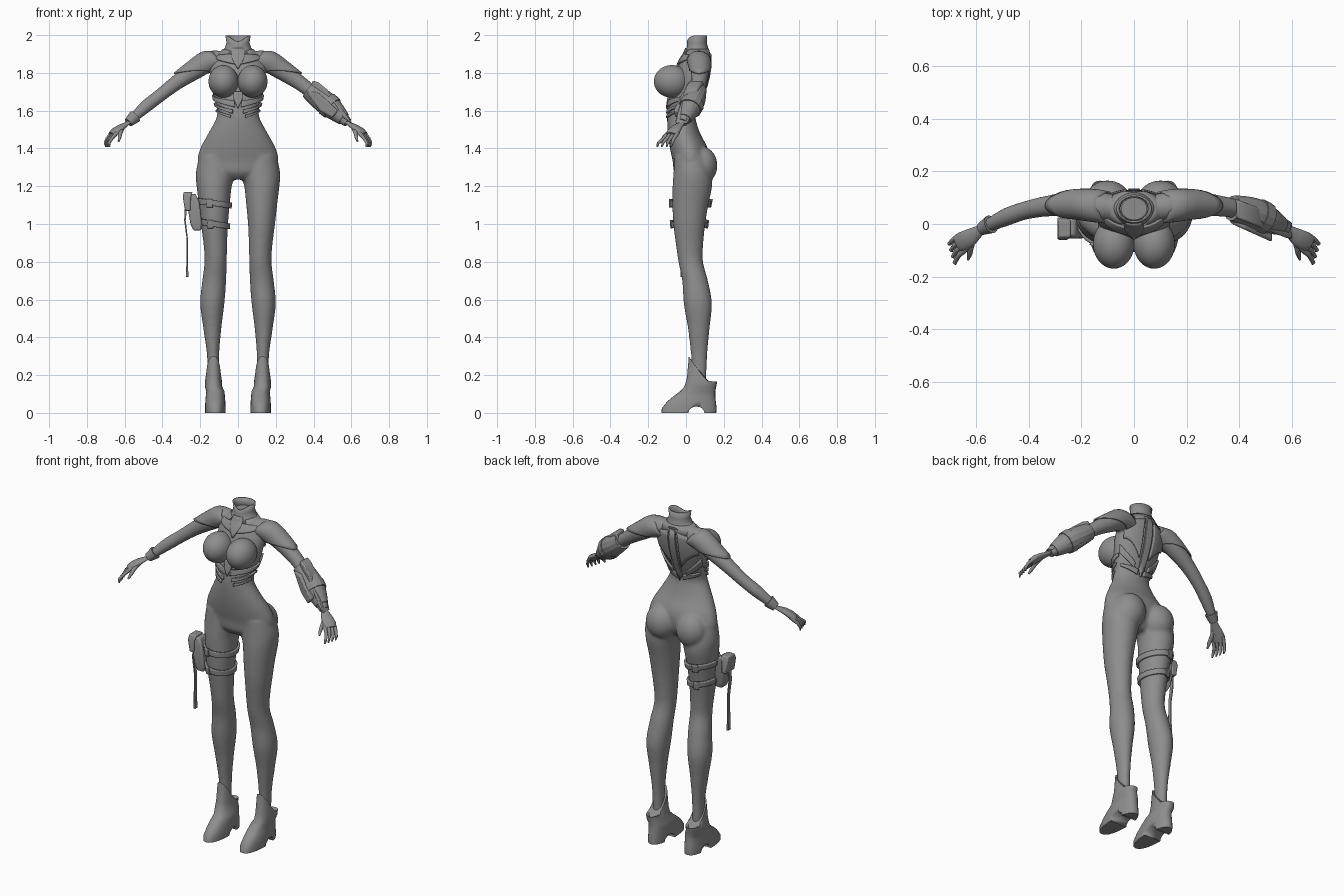
import bpy, bmesh, math
from mathutils import Vector as V

if "Cube" in bpy.data.objects:
    bpy.data.objects.remove(bpy.data.objects["Cube"])

grey = bpy.data.materials.new("suit_grey")
grey.diffuse_color = (0.27, 0.27, 0.27, 1)
grey.use_nodes = True
grey.node_tree.nodes["Principled BSDF"].inputs["Base Color"].default_value = grey.diffuse_color

# Section tables: z, x min, x max, y front, y back
TORSO = [(1.235, -.07, .07, -.03, .07), (1.27, -.17, .17, -.062, .1), (1.33, -.213, .213, -.07, .12),
         (1.4, -.2, .2, -.085, .115), (1.48, -.157, .157, -.096, .075), (1.56, -.115, .115, -.1, .05),
         (1.6, -.11, .11, -.096, .052), (1.66, -.124, .124, -.088, .075), (1.74, -.138, .138, -.07, .105),
         (1.81, -.145, .145, -.05, .12), (1.87, -.13, .13, -.025, .125), (1.91, -.09, .09, 0, .12),
         (1.95, -.055, .055, .012, .108)]
LEG = [(.1, .1, .16, .04, .105), (.3, .1, .164, .027, .112), (.45, .088, .184, .01, .125),
       (.58, .072, .2, -.012, .137), (.7, .063, .189, -.02, .116), (.8, .06, .177, -.04, .09),
       (.88, .058, .181, -.052, .09), (1.0, .053, .196, -.067, .102), (1.1, .044, .207, -.072, .118),
       (1.2, .033, .219, -.071, .138), (1.27, .014, .223, -.066, .135), (1.36, .03, .205, -.06, .11)]
# Arm path: x, y, z, radius
ARM = [(.07, .06, 1.865, .05), (.15, .07, 1.86, .056), (.23, .075, 1.813, .05), (.33, .068, 1.745, .04),
       (.42, .05, 1.675, .035), (.49, .025, 1.62, .034), (.58, -.018, 1.537, .021)]


def sample(table, t):
    """Smooth interpolation of a table whose first column is the parameter."""
    i = max(0, min(len(table) - 2, sum(r[0] <= t for r in table) - 1))
    p = [table[max(0, min(len(table) - 1, i + j))] for j in (-1, 0, 1, 2)]
    h = p[2][0] - p[1][0]
    u = (t - p[1][0]) / h
    out = []
    for a, b, c, d in zip(*p):
        m1 = (c - a) / (p[2][0] - p[0][0]) * h
        m2 = (d - b) / (p[3][0] - p[1][0]) * h
        out.append((2*u**3 - 3*u*u + 1)*b + (u**3 - 2*u*u + u)*m1 + (3*u*u - 2*u**3)*c + (u**3 - u*u)*m2)
    return out


def surf(table, z, ang, off=0.0, sx=1):
    """Point on a body section; 90 degrees is the back."""
    _, x0, x1, y0, y1 = sample(table, z)
    a = math.radians(ang)
    return V((sx * ((x0 + x1)/2 + ((x1 - x0)/2 + off)*math.cos(a)), (y0 + y1)/2 + ((y1 - y0)/2 + off)*math.sin(a), z))


def body_rings(table, sx=1):
    z0, z1 = table[0][0], table[-1][0]
    n = int((z1 - z0) / .02)
    return [[surf(table, z0 + (z1 - z0)*i/n, a, 0, sx) for a in range(0, 360, 10)] for i in range(n + 1)]


def tube_rings(path, n=20, squash=1.0):
    """Rings around a path of (x, y, z, radius)."""
    rings = []
    for i, p in enumerate(path):
        t = (V(path[min(i + 1, len(path) - 1)][:3]) - V(path[max(i - 1, 0)][:3])).normalized()
        side = t.cross(V((0, 0, 1))).normalized()
        up = side.cross(t)
        rings.append([V(p[:3]) + p[3]*(side*math.cos(2*math.pi*j/n) + squash*up*math.sin(2*math.pi*j/n)) for j in range(n)])
    return rings


def arm_path(sx, x0, x1, n, grow=lambda u: 0):
    out = []
    for i in range(n + 1):
        x, y, z, r = sample(ARM, x0 + (x1 - x0)*i/n)
        out.append((sx*x, y, z, r + grow(i/n)))
    return out


def build(name, lofts=(), balls=(), closed=True, caps=True, solid=0, angle=40, bevel=0):
    """Object from lofts (each a list of rings) and ellipsoids."""
    bm = bmesh.new()
    for rings in lofts:
        vs = [[bm.verts.new(p) for p in r] for r in rings]
        for a, b in zip(vs, vs[1:]):
            n = len(a)
            for j in range(n if closed else n - 1):
                bm.faces.new((a[j], a[(j + 1) % n], b[(j + 1) % n], b[j]))
        if caps:
            bm.faces.new(vs[0][::-1])
            bm.faces.new(vs[-1])
    for c, s in balls:
        made = bmesh.ops.create_uvsphere(bm, u_segments=40, v_segments=24, radius=1)["verts"]
        for v in made:
            v.co = V([c[i] + v.co[i]*s[i] for i in range(3)])
    bmesh.ops.recalc_face_normals(bm, faces=bm.faces)
    me = bpy.data.meshes.new(name)
    bm.to_mesh(me)
    bm.free()
    ob = bpy.data.objects.new(name, me)
    bpy.context.collection.objects.link(ob)
    me.materials.append(grey)
    bpy.ops.object.select_all(action='DESELECT')
    ob.select_set(True)
    bpy.context.view_layer.objects.active = ob
    bpy.ops.object.shade_smooth_by_angle(angle=math.radians(angle))
    if solid:
        m = ob.modifiers.new("thickness", 'SOLIDIFY')
        m.thickness, m.offset = solid, 0
    if bevel:
        m = ob.modifiers.new("bevel", 'BEVEL')
        m.width, m.segments = bevel, 2
    return ob


def panel(name, table, a0, a1, top, bottom, off=.004, solid=.012, sx=1, n=16):
    """Plate lying on a body section between two angles; top and bottom are functions of 0..1."""
    cols = [[surf(table, bottom(i/n) + (top(i/n) - bottom(i/n))*k/6, a0 + (a1 - a0)*i/n, off, sx) for k in range(7)]
            for i in range(n + 1)]
    return build(name, [cols], closed=False, caps=False, solid=solid)


# Body suit: torso, legs and arms fused into one skin
skin = build("body_suit",
             [body_rings(TORSO)] + [body_rings(LEG, s) for s in (1, -1)] +
             [tube_rings(arm_path(s, .07, .58, 24)) for s in (1, -1)],
             [((s*.1, .083, 1.31), (.09, .083, .1)) for s in (1, -1)])
m = skin.modifiers.new("fuse", 'REMESH')
m.mode, m.voxel_size, m.use_smooth_shade = 'VOXEL', .0085, True
m = skin.modifiers.new("soften", 'SMOOTH')
m.factor, m.iterations = .5, 6

for s, side in ((1, "left"), (-1, "right")):
    # Bust
    build("bust_" + side, balls=[((s*.077, -.075, 1.755), (.079, .095, .086))])

    # Boot: stacked slices, the last two slanting up to the front tongue
    rings = []
    for z, yf, yb, w, slant in ((0, -.13, .16, .054, 0), (.025, -.128, .162, .055, 0), (.06, -.1, .158, .053, 0),
                                (.085, -.07, .155, .051, 0), (.115, -.03, .155, .048, 0), (.14, -.008, .16, .046, 0),
                                (.165, .005, .165, .044, .02), (.15, .015, .14, .037, .15)):
        ring = []
        for j in range(32):
            a = 2*math.pi*j/32
            f = max(0, (1 - math.sin(a))/2)
            x = s*(.12 + .01*(z > .13) + w*math.copysign(abs(math.cos(a))**.8, math.cos(a)))
            ring.append(V((x, (yf + yb)/2 + (yb - yf)/2*math.sin(a), z + slant*f**1.3)))
        rings.append(ring)
    boot = build("boot_" + side, [rings])
    cut = build("arch_cutter_" + side, [[[V((s*.12 + dx, .055 + .042*math.cos(k*math.pi/8), .034*math.sin(k*math.pi/8)))
                                         for k in range(16)] for dx in (-.1, .1)]])
    cut.hide_render = True
    m = boot.modifiers.new("arch", 'BOOLEAN')
    m.operation, m.object = 'DIFFERENCE', cut

    # Hand: flattened palm, four curled fingers and a thumb
    palm = [(s*x, y, z, r) for x, y, z, r in ((.565, -.012, 1.548, .02), (.59, -.026, 1.53, .021),
            (.62, -.048, 1.512, .032), (.65, -.066, 1.49, .038), (.668, -.077, 1.472, .032))]
    build("palm_" + side, [tube_rings(palm, 20, .5)])
    digits = []
    for k in range(4):
        u = k/3
        kx, ky = .675 - .025*u, -.05 - .055*u
        tx, ty = .705 - .02*u, -.075 - .073*u
        digits.append([(kx - .015, ky + .012, 1.487, .008), (kx, ky, 1.473, .0105), (kx + .018, ky - .015, 1.452, .009),
                       (tx - .002, ty, 1.428, .008), (tx - .005, ty - .004, 1.408, .004)])
    digits.append([(.61, -.055, 1.508, .01), (.622, -.088, 1.487, .012), (.626, -.115, 1.462, .01),
                   (.632, -.135, 1.438, .005)])
    build("fingers_" + side, [tube_rings([(s*x, y, z, r) for x, y, z, r in d], 10) for d in digits])
    # Glove cuff
    build("glove_cuff_" + side, [tube_rings(arm_path(s, .545, .58, 4, lambda u: .004 + .005*(1 - u)))])

    # Shoulder guard: sleeve with a slanted, pointed end
    rings = []
    for i in range(9):
        ring = []
        for j in range(28):
            a = 2*math.pi*j/28
            x, y, z, r = sample(ARM, .1 + (.135 + .075*math.sin(a))*i/8)
            ring.append(V((s*(x + .6*(r + .004)*math.sin(a)), y + (r + .004)*math.cos(a), z + .83*(r + .004)*math.sin(a))))
        rings.append(ring)
    build("shoulder_guard_" + side, [rings], caps=False, solid=.007)

    # Rib plates below the bust, sweeping down toward the middle
    for k, (zo, zi, w) in enumerate(((1.675, 1.64, .022), (1.635, 1.598, .014), (1.6, 1.572, .01))):
        panel(f"rib_plate_{side}_{k}", TORSO, -82 + 6*k, 15 - 12*k, lambda t: zi + (zo - zi)*t + w/2,
              lambda t: zi + (zo - zi)*t - w*(1 - .7*t), sx=s)
    # Collar bone plate and back harness plates
    panel("collar_plate_" + side, TORSO, -86, -15, lambda t: 1.9 - .01*t, lambda t: 1.845 + .035*t, sx=s)
    panel("back_plate_" + side, TORSO, 28, 76, lambda t: 1.86 + .03*t, lambda t: 1.76 - .09*t*t, sx=s)
    panel("flank_plate_" + side, TORSO, 18, 68, lambda t: 1.73 - .09*t, lambda t: 1.685 - .075*t, sx=s)
    panel("waist_plate_" + side, TORSO, 25, 80, lambda t: 1.63 - .02*t, lambda t: 1.615 - .035*t, sx=s)

# Spine strip, breastbone and throat plates
panel("spine_strip", TORSO, 82, 98, lambda t: 1.9, lambda t: 1.57 + .04*abs(2*t - 1), off=.006)
panel("breastbone", TORSO, -100, -80, lambda t: 1.7, lambda t: 1.61 + .05*abs(2*t - 1), off=.006)
panel("throat_plate", TORSO, -112, -68, lambda t: 1.93, lambda t: 1.82 + .09*abs(2*t - 1), off=.006)


# Collar: flaring open neck ring with a dip at the front, over a lower ring
def collar(name, levels, dip):
    rings = []
    for i, (z, rx, ry) in enumerate(levels):
        rings.append([V((rx*math.cos(a), .058 + ry*math.sin(a), z - dip*i/len(levels)*max(0, -math.sin(a))**4))
                      for a in (2*math.pi*j/36 for j in range(36))])
    build(name, [rings], caps=False, solid=.008)


collar("collar", ((1.9, .085, .068), (1.93, .066, .056), (1.96, .057, .048), (1.997, .063, .05)), .04)
collar("collar_base", ((1.875, .12, .07), (1.9, .1, .066), (1.925, .076, .06)), .03)
build("neck", [[[V((.05*math.cos(a), .058 + .043*math.sin(a), z)) for a in (math.pi*j/12 for j in range(24))]
                for z in (1.9, 1.955)]])

# Forearm guard on the left arm: flared sleeve, end ring, swept fin and elbow plate
build("forearm_guard", [tube_rings(arm_path(1, .375, .56, 10, lambda u: .012 + .014*math.sin(math.pi*u)), 14)], angle=25)
build("forearm_band", [tube_rings(arm_path(1, .47, .5, 2, lambda u: .03), 14)], angle=25)
fin = [(.395, 1.76), (.425, 1.75), (.475, 1.71), (.505, 1.66), (.56, 1.6), (.605, 1.53), (.54, 1.575), (.45, 1.64), (.375, 1.69)]
build("forearm_fin", [[[V((x, .055 - (x - .4)*.4 + d, z)) for x, z in fin] for d in (-.036, .036)]],
      angle=30, bevel=.008)
build("elbow_plate", [[[V((x, .04 - (x - .4)*.45 + d, z)) for x, z in
                        ((.36, 1.7), (.42, 1.7), (.53, 1.6), (.5, 1.56), (.43, 1.6))] for d in (-.052, .056)]],
      angle=30, bevel=.01)

# Thigh straps on the right leg
for k, z in enumerate((1.11, 1.0)):
    panel(f"thigh_strap_{k}", LEG, 0, 360, lambda t: z + .015 + .012*math.cos(2*math.pi*t),
          lambda t: z - .015 + .012*math.cos(2*math.pi*t), off=.006, sx=-1, n=40)
    for place, ang in (("front", -75), ("back", 75)):
        panel(f"strap_buckle_{place}_{k}", LEG, ang - 10, ang + 10, lambda t: z + .022, lambda t: z - .022, off=.012, sx=-1)


# Holster, its flap and the hanging strap
def block(name, stack, bevel):
    build(name, [[[V((x0, y0, z)), V((x1, y0, z)), V((x1, y1, z)), V((x0, y1, z))] for z, x0, x1, y0, y1 in stack]],
          angle=30, bevel=bevel)


block("holster", ((.965, -.235, -.195, -.05, .0), (1.0, -.252, -.19, -.055, .01), (1.12, -.272, -.205, -.055, .02),
                  (1.16, -.27, -.225, -.045, .02)), .008)
block("holster_flap", ((1.07, -.28, -.25, -.06, .025), (1.14, -.292, -.25, -.06, .025), (1.17, -.288, -.24, -.05, .015)), .006)
block("hanging_strap", ((.72, -.276, -.262, -.03, -.005), (.8, -.273, -.266, -.03, -.008), (.92, -.272, -.265, -.028, -.006),
                        (1.02, -.285, -.277, -.028, -.004), (1.08, -.282, -.27, -.028, -.004)), .002)
